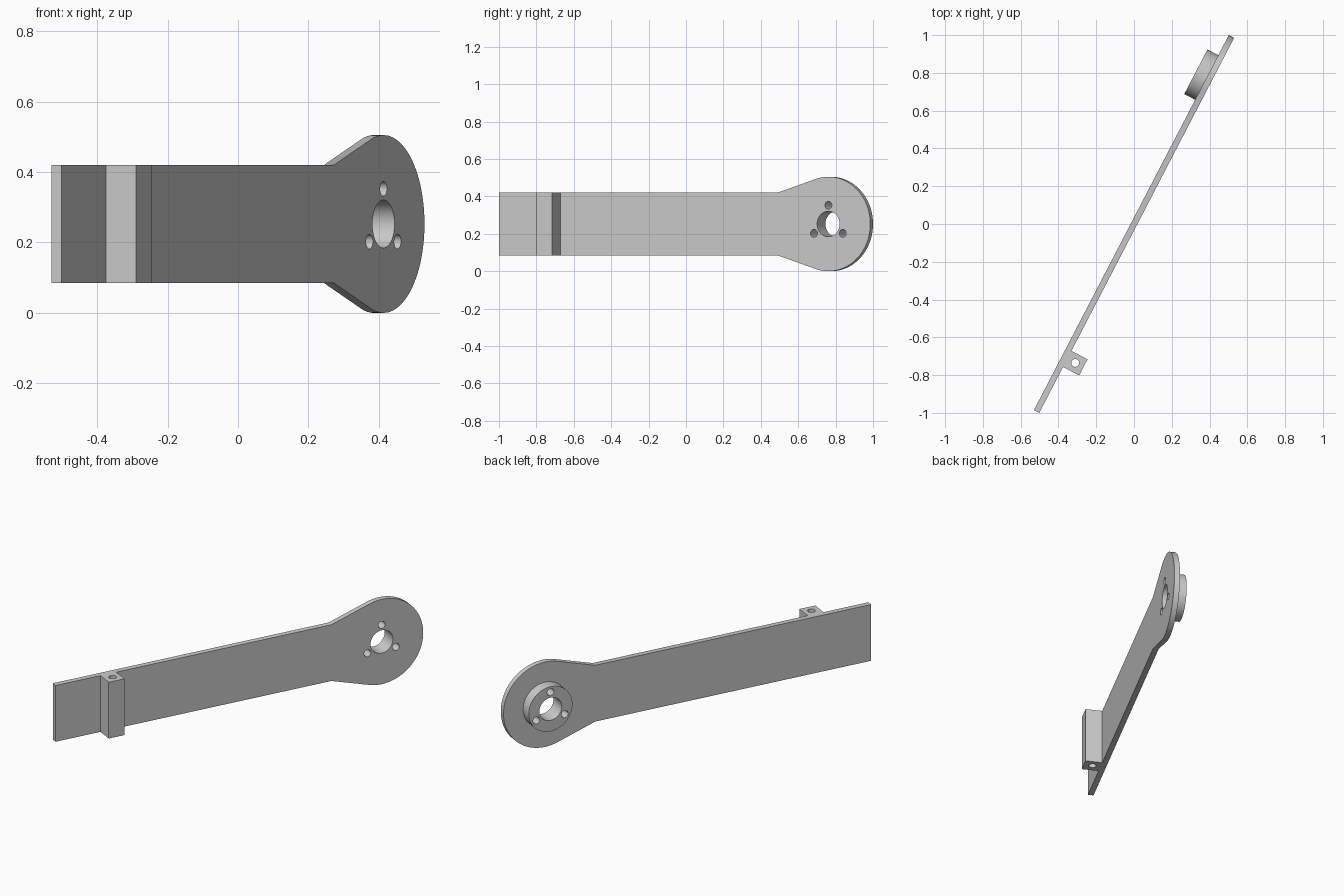
import bpy, bmesh, math
from mathutils import Matrix, Vector

cube = bpy.data.objects.get("Cube")
if cube:
    bpy.data.objects.remove(cube, do_unlink=True)

# Single grey material
grey = bpy.data.materials.new("light grey")
grey.use_nodes = True
GREY = (0.6, 0.6, 0.6, 1)
grey.diffuse_color = GREY
grey.node_tree.nodes["Principled BSDF"].inputs["Base Color"].default_value = GREY

# Arm frame: along the arm, straight up, and out of the front face
YAW = math.radians(62.54)
along = Vector((math.cos(YAW), math.sin(YAW), 0))
up = Vector((0, 0, 1))
out = along.cross(up)

HALF_LEN, HALF_T, MID_Z = 1.1185, 0.016, 0.2525
HALF_W, HEAD_R = 0.1675, 0.2525
HEAD_U = HALF_LEN - HEAD_R


def arc(cx, cy, r, start=0, end=360, n=64):
    """Points along an arc; a full circle leaves out the repeated end."""
    steps = n if end - start >= 360 else n - 1
    return [(cx + r * math.cos(math.radians(start + (end - start) * i / steps)),
             cy + r * math.sin(math.radians(start + (end - start) * i / steps)))
            for i in range(n)]


def extruded(name, loops, axes, origin, low, high):
    """Fill closed loops (outline, then holes) and extrude along the third axis."""
    curve = bpy.data.curves.new(name + " profile", "CURVE")
    curve.dimensions = "2D"
    curve.fill_mode = "BOTH"
    curve.extrude = (high - low) / 2
    for loop in loops:
        spline = curve.splines.new("POLY")
        spline.points.add(len(loop) - 1)
        for point, (x, y) in zip(spline.points, loop):
            point.co = (x, y, 0, 1)
        spline.use_cyclic_u = True
    temp = bpy.data.objects.new(name + " profile", curve)
    mesh = bpy.data.meshes.new_from_object(temp)
    bpy.data.objects.remove(temp)
    bpy.data.curves.remove(curve)

    frame = Matrix(axes).transposed().to_4x4()
    frame.translation = origin + axes[2] * (low + high) / 2
    bm = bmesh.new()
    bm.from_mesh(mesh)
    bmesh.ops.remove_doubles(bm, verts=bm.verts, dist=0.0001)
    bmesh.ops.transform(bm, matrix=frame, verts=bm.verts)
    bmesh.ops.recalc_face_normals(bm, faces=bm.faces)
    bm.to_mesh(mesh)
    bm.free()
    mesh.name = name
    mesh.materials.clear()
    mesh.materials.append(grey)
    obj = bpy.data.objects.new(name, mesh)
    bpy.context.collection.objects.link(obj)
    bpy.ops.object.select_all(action="DESELECT")
    obj.select_set(True)
    bpy.context.view_layer.objects.active = obj
    bpy.ops.object.shade_smooth_by_angle(angle=math.radians(30))
    return obj


# Shaft bore and three screw holes, shared by the arm and the hub
holes = [arc(HEAD_U, 0, 0.068, n=48)]
for deg in (90, 210, 330):
    a = math.radians(deg)
    holes.append(arc(HEAD_U + 0.1 * math.cos(a), 0.1 * math.sin(a), 0.021, n=24))

# Flat arm flaring tangentially into a round head
TANGENT = 107.7
outline = [(-HALF_LEN, HALF_W), (-HALF_LEN, -HALF_W), (0.56, -HALF_W)]
outline += arc(HEAD_U, 0, HEAD_R, -TANGENT, TANGENT, 72)
outline += [(0.56, HALF_W)]
face_axes = (along, up, out)
centre = Vector((0, 0, MID_Z))
extruded("arm_plate", [outline] + holes, face_axes, centre, -HALF_T, HALF_T)

# Round hub on the back of the head
extruded("hub_boss", [arc(HEAD_U, 0, 0.133)] + holes, face_axes, centre, -0.081, -HALF_T)

# Square lug on the front with a vertical pin hole
lug = [(-0.845, -HALF_T), (-0.749, -HALF_T), (-0.749, -0.112), (-0.845, -0.112)]
extruded("pin_lug", [lug, arc(-0.796, -0.063, 0.021, n=24)],
         (along, -out, up), centre, -HALF_W, HALF_W)
